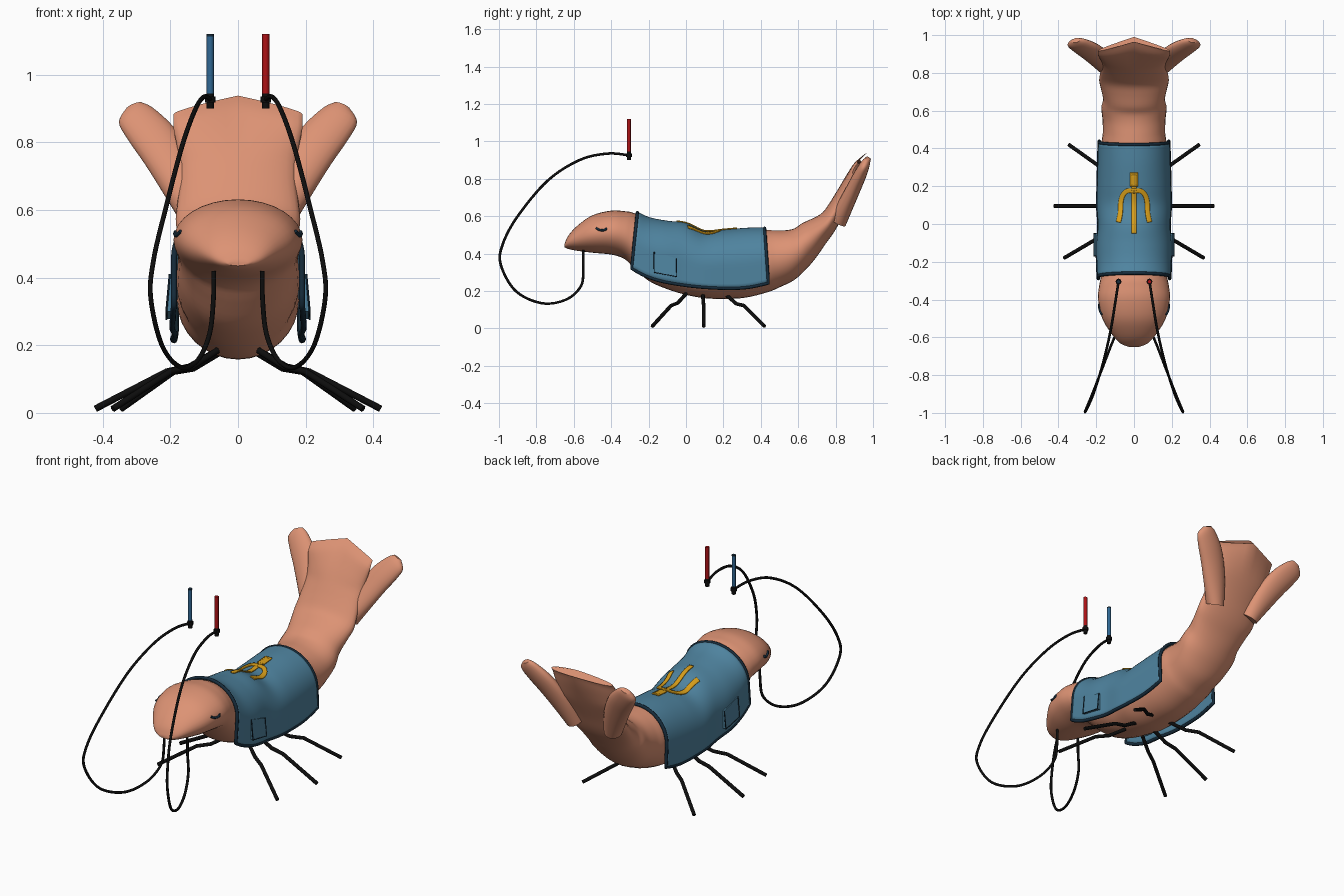
import bpy, bmesh, math
from mathutils import Vector

cube = bpy.data.objects.get("Cube")
if cube:
    bpy.data.objects.remove(cube)


def material(name, rgb):
    m = bpy.data.materials.new(name)
    m.use_nodes = True
    m.diffuse_color = (*rgb, 1)
    bsdf = next(n for n in m.node_tree.nodes if n.type == 'BSDF_PRINCIPLED')
    bsdf.inputs["Base Color"].default_value = (*rgb, 1)
    bsdf.inputs["Roughness"].default_value = 0.7
    return m


skin = material("shell_orange", (0.72, 0.29, 0.175))
cloth = material("cloth_blue", (0.078, 0.23, 0.35))
navy = material("trim_navy", (0.008, 0.025, 0.045))
gold = material("emblem_gold", (0.68, 0.34, 0.01))
black = material("limb_black", (0.004, 0.004, 0.004))
red = material("probe_red", (0.42, 0.006, 0.008))
blue = material("probe_blue", (0.03, 0.14, 0.30))


def spline(keys, n):
    """Catmull-Rom resampling of equal-length tuples, n steps per span."""
    k = [Vector(p) for p in keys]
    out = []
    for i in range(len(k) - 1):
        a, b, c, d = k[max(i - 1, 0)], k[i], k[i + 1], k[min(i + 2, len(k) - 1)]
        for j in range(n):
            t = j / n
            out.append(0.5 * (2 * b + (c - a) * t + (2 * a - 5 * b + 4 * c - d) * t * t
                              + (3 * b - a - 3 * c + d) * t ** 3))
    return out + [k[-1]]


def loft(name, rings, mat, closed=True, thick=0.0):
    """Skin a row of point rings; open ones become thin sheets."""
    bm = bmesh.new()
    rows = [[bm.verts.new(p) for p in ring] for ring in rings]
    n = len(rows[0])
    for a, b in zip(rows, rows[1:]):
        for i in range(n if closed else n - 1):
            j = (i + 1) % n
            bm.faces.new((a[i], a[j], b[j], b[i]))
    if closed:
        bm.faces.new(rows[0])
        bm.faces.new(rows[-1])
    bmesh.ops.recalc_face_normals(bm, faces=bm.faces)
    mesh = bpy.data.meshes.new(name)
    bm.to_mesh(mesh)
    bm.free()
    mesh.materials.append(mat)
    mesh.shade_smooth()
    mesh.set_sharp_from_angle(angle=math.radians(50))
    ob = bpy.data.objects.new(name, mesh)
    bpy.context.collection.objects.link(ob)
    if thick:
        mod = ob.modifiers.new("thickness", 'SOLIDIFY')
        mod.thickness = thick
        mod.offset = 0
    return ob


def tube(name, points, radius, mat, cyclic=False):
    curve = bpy.data.curves.new(name, 'CURVE')
    curve.dimensions = '3D'
    curve.bevel_depth = radius
    curve.bevel_resolution = 2
    curve.use_fill_caps = True
    s = curve.splines.new('POLY')
    s.points.add(len(points) - 1)
    for p, co in zip(s.points, points):
        p.co = (*co, 1)
    s.use_cyclic_u = cyclic
    curve.materials.append(mat)
    ob = bpy.data.objects.new(name, curve)
    bpy.context.collection.objects.link(ob)
    return ob


# Body sections: top y, top z, bottom y, bottom z, half width
trunk = [(-.65, .45, -.65, .435, .03), (-.63, .495, -.63, .425, .075),
         (-.58, .55, -.58, .415, .12), (-.5, .605, -.5, .405, .168),
         (-.4, .63, -.4, .395, .19), (-.33, .627, -.33, .372, .185),
         (-.28, .618, -.28, .325, .177), (-.2, .58, -.2, .255, .18),
         (-.1, .56, -.1, .21, .182), (0, .548, 0, .18, .174),
         (.1, .505, .1, .162, .18), (.2, .512, .2, .158, .178),
         (.32, .522, .32, .165, .175), (.42, .525, .44, .195, .172)]
tail = [(.47, .525, .5, .22, .165), (.53, .525, .58, .26, .167),
        (.58, .535, .65, .325, .173), (.62, .562, .7, .385, .164),
        (.68, .59, .745, .45, .174), (.73, .62, .785, .505, .184),
        (.77, .675, .815, .555, .18), (.81, .74, .85, .625, .172),
        (.86, .82, .9, .72, .176), (.92, .9, .96, .84, .19), (.965, .938, .99, .91, .19)]


def body_ring(k, sides=32):
    ring = []
    for i in range(sides):
        a = math.tau * i / sides
        x, f = k[4] * math.cos(a), (1 + math.sin(a)) / 2
        y, z = k[2] + (k[0] - k[2]) * f, k[3] + (k[1] - k[3]) * f
        # the central tail fin ends in a shallow point
        w = max(0, min(1, (z - .74) / .16)) * abs(x) / .19
        ring.append((x, y - .06 * w, z - .04 * w))
    return ring


loft("body", [body_ring(k) for k in spline(trunk + tail, 4)], skin)

# Side tail fins: inner x, inner z, outer x, outer z, half thickness
fin = [(.07, .58, .165, .56, .05), (.1, .68, .215, .64, .045), (.14, .77, .275, .735, .04),
       (.19, .845, .327, .81, .035), (.25, .9, .352, .86, .026), (.285, .917, .33, .9, .014)]
for side, label in ((1, "left"), (-1, "right")):
    rings = []
    for xi, zi, xo, zo, t in spline(fin, 4):
        ring = []
        for i in range(20):
            a = math.tau * i / 20
            f = (1 + math.cos(a)) / 2
            x, z = xi + (xo - xi) * f, zi + (zo - zi) * f
            ring.append((side * x, .815 + (z - .58) * .48 + t * math.sin(a) * .85,
                         z - t * math.sin(a) * .45))
        rings.append(ring)
    loft(label + "_tail_fin", rings, skin)

# Blanket draped over the back, hanging straight at the sides
trunk_fine = spline(trunk, 8)
hem_fine = spline([(-.28, .335), (-.2, .285), (-.1, .25), (.05, .225), (.2, .215),
                   (.32, .22), (.45, .25)], 8)


def sample(rows, y):
    for a, b in zip(rows, rows[1:]):
        if y <= b[0]:
            return a.lerp(b, max(0, (y - a[0]) / (b[0] - a[0])))
    return rows[-1]


def drape(y):
    """Half width, middle height and rise of the blanket arch."""
    k = sample(trunk_fine, y)
    mid = (k[1] + k[3]) / 2
    return k[4] + .012, mid, k[1] + .011 - mid


rows = []
for i in range(41):
    f = i / 40
    y = -.26 + .68 * f
    w, mid, rise = drape(y)
    hem = sample(hem_fine, y)[1]
    arch = [(w * math.cos(math.pi * j / 28), mid + rise * math.sin(math.pi * j / 28))
            for j in range(29)]
    drop = [(w, hem + (mid - hem) * j / 5) for j in range(5)]
    section = drop + arch + [(-x, z) for x, z in reversed(drop)]
    top = mid + rise
    lean = -.03 + .05 * f
    rows.append([(x, y + lean * (top - z) / (top - hem), z) for x, z in section])
loft("blanket", rows, cloth, closed=False, thick=.01)
edge = rows[0] + [r[-1] for r in rows[1:-1]] + rows[-1][::-1] + [r[0] for r in rows[-2:0:-1]]
tube("blanket_trim", edge, .009, navy, cyclic=True)


# Gold three-pronged emblem lying on the blanket
def ribbon(name, path, width):
    pts = spline(path, 8)
    strip = []
    for i, p in enumerate(pts):
        d = (pts[min(i + 1, len(pts) - 1)] - pts[max(i - 1, 0)]).normalized()
        line = []
        for s in (-.5, -.25, 0, .25, .5):
            x, y = p[0] - d[1] * width * s, p[1] + d[0] * width * s
            w, mid, rise = drape(y)
            line.append((x, y, mid + rise * math.sqrt(1 - (x / w) ** 2) + .008))
        strip.append(line)
    loft(name, strip, gold, closed=False, thick=.006)


ribbon("emblem_shaft", [(0, -.05), (0, .05), (0, .15), (0, .26)], .024)
ribbon("emblem_head", [(0, .2), (0, .235), (0, .272)], .042)
for side, label in ((1, "left"), (-1, "right")):
    arm = [(0, .175), (.035, .175), (.06, .15), (.07, .11), (.072, .06), (.082, .01)]
    ribbon(label + "_emblem_prong", [(side * x, y) for x, y in arm], .024)

    # Pocket with a dark seam on three edges
    front, back = -.17, -.05
    outline = [(front, .41), (front, .3), (back, .277), (back, .375)]
    inner = [(side * .185, y, z) for y, z in outline]
    bulge = [(side * (.212 if z < .35 else .202), y, z) for y, z in outline]
    loft(label + "_pocket", [inner, bulge], cloth)
    tube(label + "_pocket_seam", bulge, .003, navy)

    # Closed eye
    eye = [(-.48, .537), (-.465, .528), (-.445, .525), (-.428, .53), (-.43, .536)]
    lid = []
    for y, z in eye:
        k = sample(trunk_fine, y)
        h = (k[1] - k[3]) / 2
        x = k[4] * math.sqrt(1 - ((z - k[3] - h) / h) ** 2)
        lid.append((side * (x + .002), y, z))
    tube(label + "_eye", spline(lid, 4), .006, navy)

    # Three jointed legs
    for place, hip, knee, foot in (
            ("front", (.06, 0, .185), (.2, -.08, .122), (.37, -.18, .012)),
            ("middle", (.06, .09, .185), (.21, .095, .122), (.422, .095, .012)),
            ("rear", (.06, .22, .175), (.19, .31, .122), (.345, .42, .012))):
        bend = Vector(hip).lerp(Vector(knee), .55) - Vector((0, 0, .014))
        tube(f"{label}_{place}_leg", [(side * x, y, z) for x, y, z in (hip, bend, knee, foot)],
             .01, black)

    # Looping antenna, connector and probe
    loop = [(.072, -.55, .42), (.073, -.55, .33), (.085, -.56, .23), (.12, -.64, .155),
            (.17, -.77, .135), (.225, -.91, .2), (.258, -.99, .34), (.25, -.98, .45),
            (.215, -.9, .6), (.165, -.74, .79), (.125, -.57, .9), (.1, -.42, .935),
            (.082, -.305, .926)]
    tube(label + "_antenna", [(side * x, y, z) for x, y, z in spline(loop, 8)], .007, black)
    px, py = side * .082, -.305
    tube(label + "_connector", [(px, py, .9), (px, py, .945)], .011, black)
    tube(label + "_connector_collar", [(px, py, .918), (px, py, .936)], .016, black)
    tube(label + "_probe", [(px, py, .943), (px, py, 1.118)], .0105, red if side > 0 else blue)
    tube(label + "_probe_tip", [(px, py, 1.113), (px, py, 1.12)], .0108, red if side > 0 else navy)
